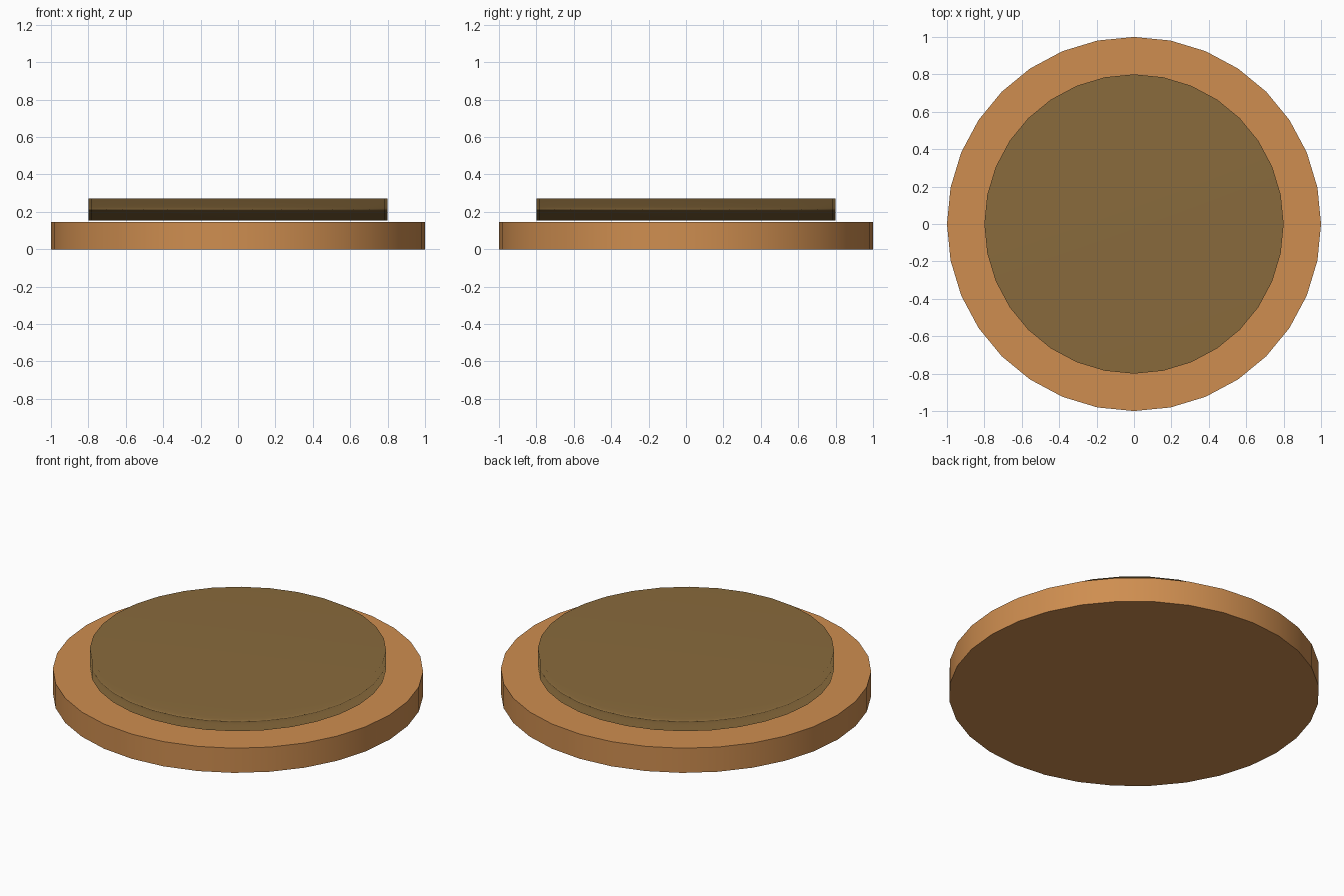
import bpy, math

if "Cube" in bpy.data.objects:
    bpy.data.objects.remove(bpy.data.objects["Cube"])


def disc(name, radius, bottom, top, color, smooth_all=False):
    bpy.ops.mesh.primitive_cylinder_add(vertices=32, radius=radius, depth=top - bottom,
                                        location=(0, 0, (bottom + top) / 2))
    obj = bpy.context.object
    obj.name = name
    mat = bpy.data.materials.new(name + "_colour")
    mat.diffuse_color = (*color, 1)
    mat.use_nodes = True
    mat.node_tree.nodes["Principled BSDF"].inputs["Base Color"].default_value = mat.diffuse_color
    obj.data.materials.append(mat)
    if smooth_all:
        # soft rim: normals follow the large flat faces
        bpy.ops.object.shade_smooth()
        mod = obj.modifiers.new("area_normals", 'WEIGHTED_NORMAL')
        mod.mode = 'FACE_AREA'
        mod.weight = 50
    else:
        bpy.ops.object.shade_smooth_by_angle(angle=math.radians(30))
    return obj


# wide plate at the bottom
disc("base_plate", 1.0, 0.0, 0.147, (0.62, 0.27, 0.08))
# smaller pad hovering just above it
disc("top_pad", 0.8, 0.155, 0.27, (0.25, 0.145, 0.045), smooth_all=True)
